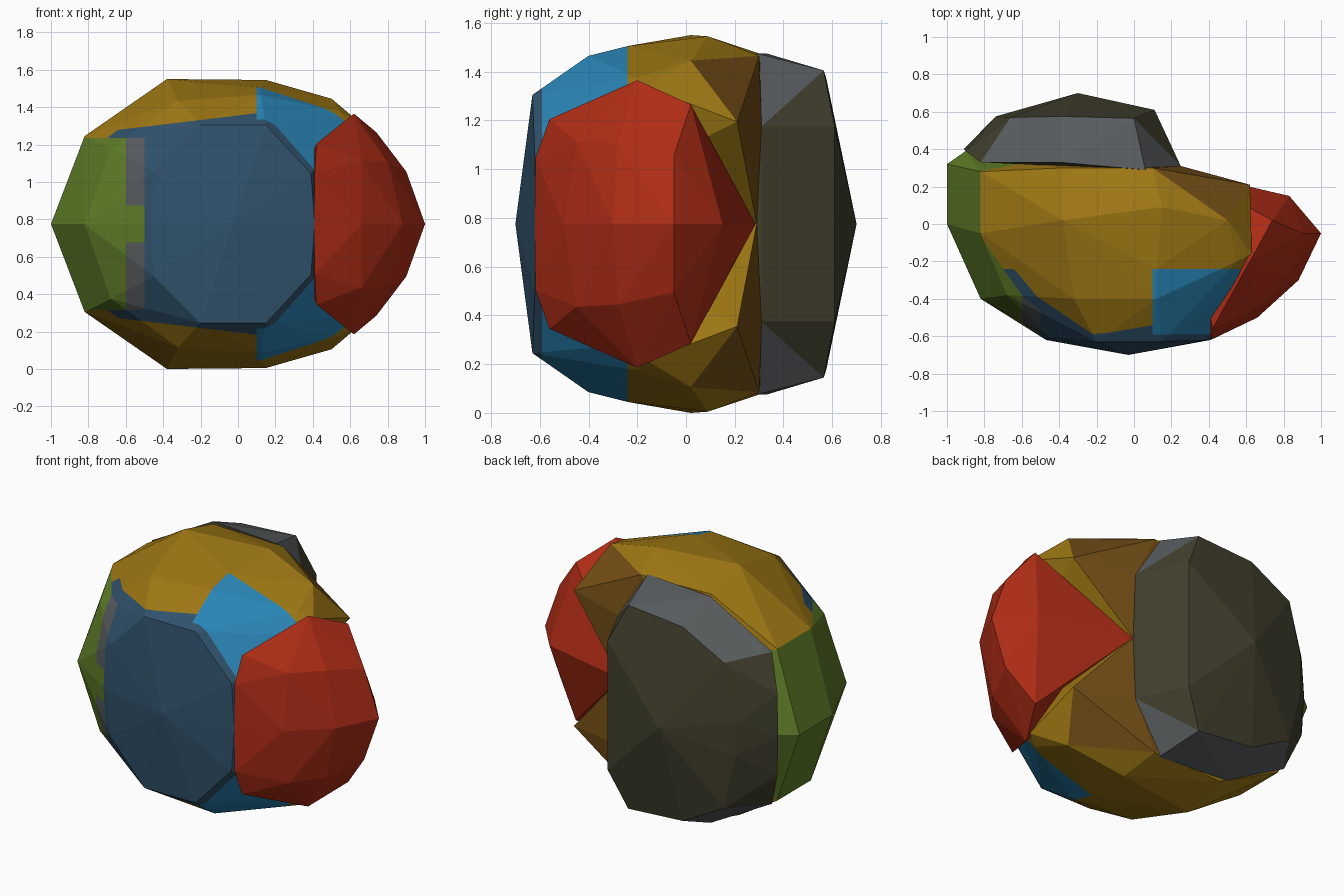
import bpy, bmesh
from mathutils import Vector

if "Cube" in bpy.data.objects:
    bpy.data.objects.remove(bpy.data.objects["Cube"])

MID = 0.775  # height of the mirror plane

def mat(name, r, g, b):
    m = bpy.data.materials.new(name)
    m.diffuse_color = (r, g, b, 1)
    m.use_nodes = True
    m.node_tree.nodes["Principled BSDF"].inputs["Base Color"].default_value = m.diffuse_color
    return m

MATS = [mat("gold", .35, .19, .007), mat("brown", .18, .08, .008),
        mat("bright blue", .023, .24, .48), mat("slate blue", .03, .085, .15),
        mat("green", .115, .205, .021), mat("red", .43, .026, .008),
        mat("grey", .098, .107, .112), mat("dark olive", .055, .051, .027)]
GOLD, BROWN, BRIGHT, SLATE, GREEN, RED, GREY, OLIVE = range(8)

def both(points):
    return points + [(x, y, -w) for x, y, w in points if w > 0]

def hull(name, points, rule, cuts=(), side=1, open_base=False):
    """Faceted convex part, cut along colour borders and coloured by rule."""
    bm = bmesh.new()
    for p in points:
        bm.verts.new(p)
    res = bmesh.ops.convex_hull(bm, input=bm.verts[:])
    junk = {g for g in res["geom_interior"] + res["geom_unused"]
            if isinstance(g, bmesh.types.BMVert)}
    bmesh.ops.delete(bm, geom=list(junk), context='VERTS')
    bmesh.ops.recalc_face_normals(bm, faces=bm.faces[:])
    for co, no in cuts:
        bmesh.ops.bisect_plane(bm, geom=bm.verts[:] + bm.edges[:] + bm.faces[:],
                               plane_co=co, plane_no=no, dist=1e-5)
    bm.normal_update()
    if open_base:
        base = [f for f in bm.faces if f.normal.z < -.99]
        bmesh.ops.delete(bm, geom=base, context='FACES')
    for f in bm.faces:
        f.material_index = rule(f.calc_center_median(), f.normal)
    for v in bm.verts:
        v.co.z = MID + side * v.co.z
    if side < 0:
        bmesh.ops.reverse_faces(bm, faces=bm.faces[:])
    me = bpy.data.meshes.new(name)
    bm.to_mesh(me)
    bm.free()
    for m in MATS:
        me.materials.append(m)
    ob = bpy.data.objects.new(name, me)
    bpy.context.collection.objects.link(ob)

# Main shell, made as an upper half and its mirror image
shell = [(-1, .32, 0), (-1, 0, 0), (-.82, -.40, 0), (-.47, -.62, 0), (-.03, -.70, 0),
         (.41, -.62, 0), (.25, .29, 0), (-.9, .39, 0),
         (-.2, -.63, .53), (.15, -.63, .53), (.39, -.62, .27), (-.45, -.61, .28),
         (-.82, .28, .47), (-.82, -.05, .47), (-.68, -.38, .40),
         (-.38, .30, .70), (-.38, .02, .775), (.15, .09, .77), (.10, .30, .69),
         (.5, .02, .67), (.62, .21, .42), (-.32, -.4, .66), (.12, -.40, .69),
         (.12, -.24, .73), (.55, -.2, .60), (.63, -.16, .56), (.57, -.3, .5),
         (.25, .31, .40)]

def shell_colour(c, n):
    if n.y > .5 and c.x > 0:
        return BROWN
    if c.x < -.5 and c.z < .46:
        return GREEN if c.x < -.6 else (GREY if c.z > .1 else GREEN)
    if c.x < -.82:
        return GREEN
    if c.x < .1:
        return GOLD if c.z > .58 + .12 * c.x or c.y > -.2 else SLATE
    if c.y > -.24:
        return GOLD
    return BRIGHT if c.y > -.59 else SLATE

shell_cuts = [((.1, 0, 0), (1, 0, 0)), ((-.5, 0, 0), (1, 0, 0)), ((-.6, 0, 0), (1, 0, 0)),
              ((-.82, 0, 0), (1, 0, 0)), ((0, -.24, 0), (0, 1, 0)), ((0, -.59, 0), (0, 1, 0)),
              ((0, 0, .46), (0, 0, 1)), ((0, 0, .1), (0, 0, 1)), ((0, 0, .58), (-.12, 0, 1))]
for label, side in (("upper_shell", 1), ("lower_shell", -1)):
    hull(label, shell, shell_colour, shell_cuts, side, open_base=True)

# Red side bulge
bulge = [(1, -.05, 0), (.88, -.30, 0), (.83, .15, 0), (.25, .285, 0), (.66, -.5, 0),
         (.41, -.62, 0), (.41, -.618, .27), (.42, -.56, .43), (.90, -.05, .28),
         (.74, .02, .49), (.80, -.28, .33), (.62, -.2, .59), (.66, -.45, .34)]
hull("side_bulge", both(bulge), lambda c, n: RED)

# Back block with a shallow pointed cap
block = [(-.30, .70, 0), (.11, .61, .40), (0, .565, .63), (-.38, .575, .60),
         (-.66, .57, .45), (-.74, .575, .1), (.25, .31, .40), (.25, .285, 0),
         (.06, .29, .70), (-.40, .33, .70), (-.82, .33, .47), (-.90, .39, .25),
         (-.91, .40, 0)]
hull("back_block", both(block), lambda c, n: GREY if abs(n.z) > .5 else OLIVE)
